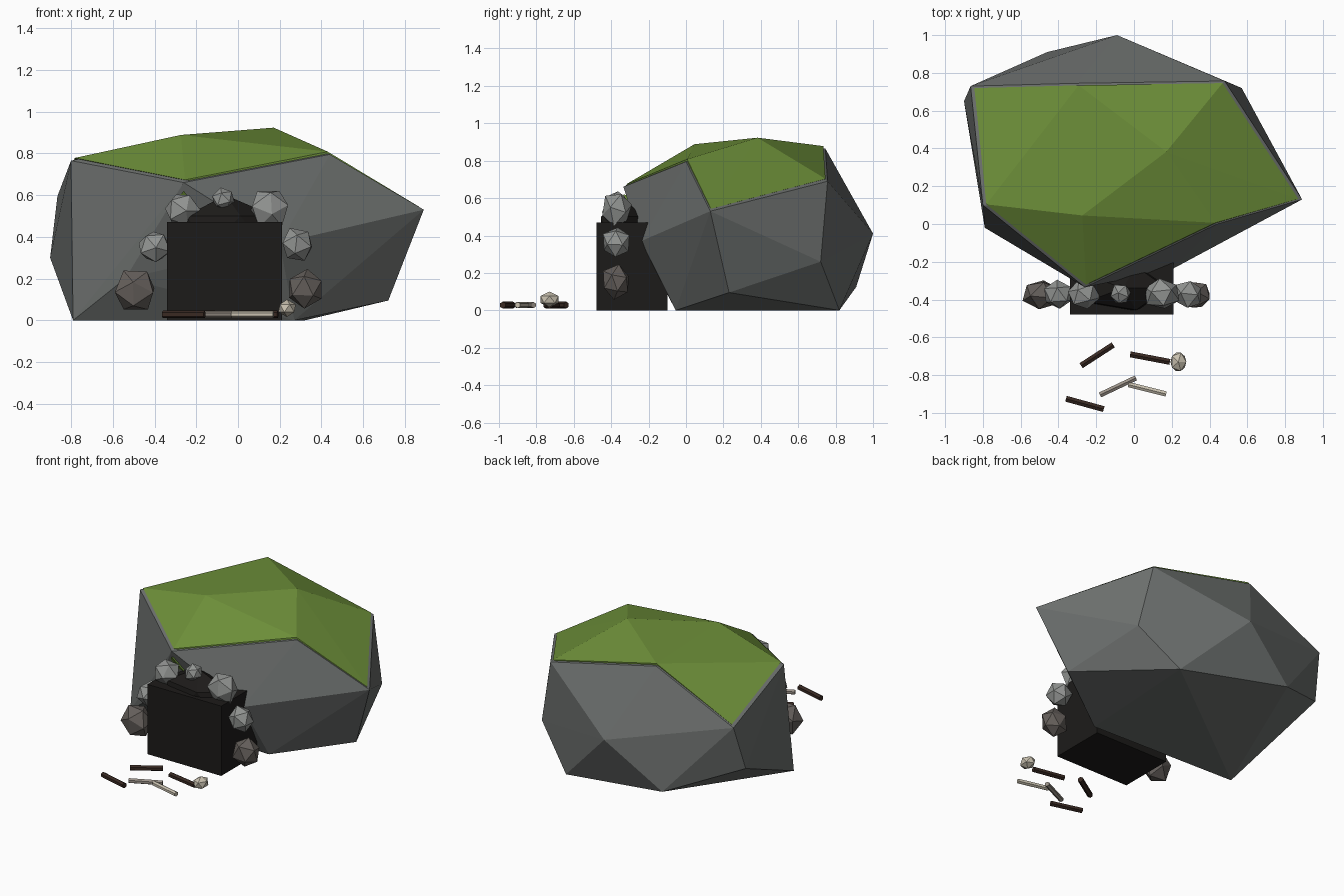
import bpy, bmesh, random
from mathutils import Vector, Euler

if "Cube" in bpy.data.objects:
    bpy.data.objects.remove(bpy.data.objects["Cube"])

random.seed(4)


def material(name, rgb):
    m = bpy.data.materials.new(name)
    m.diffuse_color = (*rgb, 1)
    m.use_nodes = True
    m.node_tree.nodes["Principled BSDF"].inputs["Base Color"].default_value = m.diffuse_color
    return m


ROCK = material("rock_grey", (.15, .16, .155))
STONE = material("stone_grey", (.29, .30, .29))
BROWN = material("stone_brown", (.13, .115, .105))
MOSS = material("moss_green", (.15, .27, .04))
DARK = material("cave_black", (.012, .011, .01))
WOOD = material("charred_wood", (.04, .022, .016))
BONE = material("bone", (.58, .53, .43))
OLD = material("old_bone", (.33, .29, .25))


def finish(name, bm, mat):
    bmesh.ops.recalc_face_normals(bm, faces=bm.faces)
    me = bpy.data.meshes.new(name)
    bm.to_mesh(me)
    bm.free()
    ob = bpy.data.objects.new(name, me)
    bpy.context.collection.objects.link(ob)
    me.materials.append(mat)
    return ob


def hull(name, points, mat):
    bm = bmesh.new()
    verts = [bm.verts.new(p) for p in points]
    res = bmesh.ops.convex_hull(bm, input=verts)
    junk = set(res["geom_interior"]) | set(res["geom_unused"])
    bmesh.ops.delete(bm, geom=[g for g in junk if isinstance(g, bmesh.types.BMVert)],
                     context="VERTS")
    return finish(name, bm, mat)


def chunk(name, loc, size, mat, jitter=0.0, turn=True):
    bm = bmesh.new()
    bmesh.ops.create_icosphere(bm, subdivisions=1, radius=1)
    rot = Euler([random.uniform(0, 3) for _ in range(3)]) if turn else Euler()
    for v in bm.verts:
        p = v.co * (1 + random.uniform(-jitter, jitter))
        p.rotate(rot)
        v.co = Vector(a * s for a, s in zip(p, size)) + Vector(loc)
    return finish(name, bm, mat)


def stick(name, a, b, mat, radius=.018, z=.028):
    a, b = Vector((*a, z)), Vector((*b, z))
    bm = bmesh.new()
    bmesh.ops.create_cone(bm, cap_ends=True, segments=6, radius1=radius,
                          radius2=radius, depth=(b - a).length)
    ob = finish(name, bm, mat)
    ob.location = (a + b) / 2
    ob.rotation_mode = "QUATERNION"
    ob.rotation_quaternion = (b - a).to_track_quat("Z", "Y")


# Boulder: faceted hull, crown points shared with the moss
crown = [(-.26, -.335, .66), (-.80, .10, .765), (-.865, .73, .595),
         (-.30, .745, .865), (.48, .757, .69), (.89, .13, .53),
         (.44, .0, .795), (-.28, .04, .875), (.175, .385, .91)]
lower = [(-.90, .65, .30), (-.46, .91, .125), (-.09, 1.0, .41), (.57, .72, .26),
         (.32, .82, 0), (.72, .23, .095), (.20, -.24, .37), (.27, -.055, 0),
         (-.79, -.02, 0), (-.54, -.16, .20)]
hull("boulder", crown + lower, ROCK)

# Moss cap: the crown, slightly inset and raised
cx, cy = 0, .27
hull("moss_cap", [(cx + (x - cx) * .977, cy + (y - cy) * .977, z + .013)
                  for x, y, z in crown], MOSS)
hull("moss_patch", [(-.33, -.26, .53), (-.19, -.305, .53),
                    (-.26, -.335, .62), (-.26, -.15, .58)], MOSS)

# Cave mouth: dark block with a faceted dark crown
hull("cave_mouth", [(x, y, z) for x in (-.34, .21) for y in (-.478, -.10)
                    for z in (0, .47)], DARK)
chunk("cave_arch", (-.06, -.34, .42), (.26, .135, .18), DARK, turn=False)

# Ring of stones around the mouth: x, z, radius, material
ring = [(-.49, .145, .105, BROWN), (-.40, .35, .078, STONE), (-.27, .53, .088, STONE),
        (-.07, .58, .058, STONE), (.15, .535, .098, STONE), (.285, .36, .085, STONE),
        (.325, .15, .095, BROWN)]
for i, (x, z, r, mat) in enumerate(ring):
    chunk(f"arch_stone_{i + 1}", (x, -.372, z), (r, min(r, .082), r), mat, .08)

# Scattered sticks and bones, and a skull
stick("stick_1", (-.28, -.75), (-.11, -.64), WOOD)
stick("stick_2", (-.02, -.69), (.19, -.73), WOOD)
stick("stick_3", (-.36, -.925), (-.16, -.98), WOOD)
stick("bone_1", (-.18, -.905), (.01, -.815), OLD, .016)
stick("bone_2", (-.03, -.85), (.17, -.90), BONE, .016)
chunk("skull", (.235, -.73, .058), (.047, .057, .042), BONE, turn=False)
